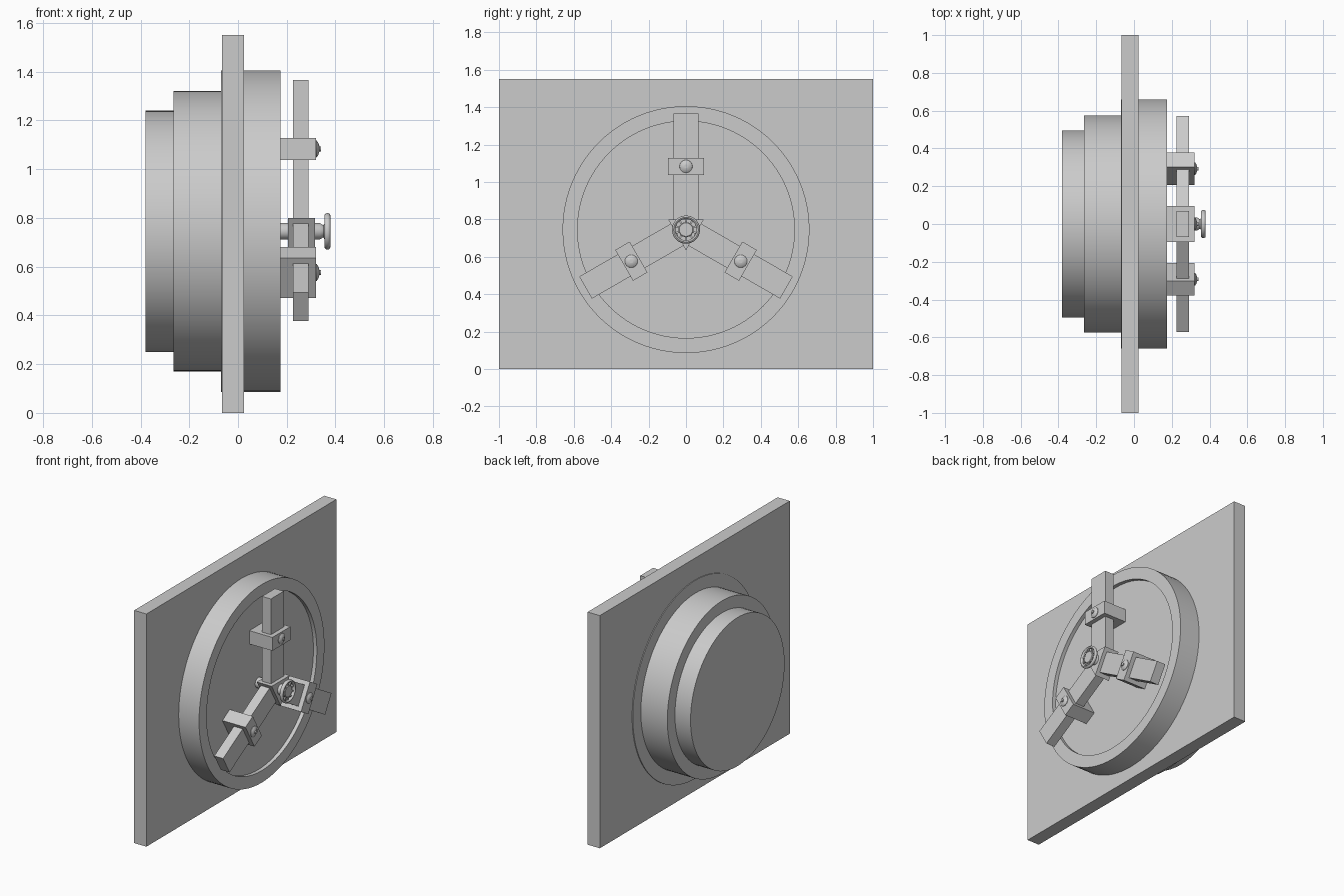
import bpy, bmesh
from math import pi, sin, cos, radians
from mathutils import Matrix, Vector

if "Cube" in bpy.data.objects:
    bpy.data.objects.remove(bpy.data.objects["Cube"])

CZ = 0.745                                   # height of the door axis
AXIS = Matrix.Translation((0, 0, CZ))


def finish(name, bm, mat, smooth=False):
    bm.transform(mat)
    bmesh.ops.recalc_face_normals(bm, faces=bm.faces)
    me = bpy.data.meshes.new(name)
    bm.to_mesh(me)
    bm.free()
    ob = bpy.data.objects.new(name, me)
    bpy.context.collection.objects.link(ob)
    if smooth:
        bpy.ops.object.select_all(action='DESELECT')
        ob.select_set(True)
        bpy.context.view_layer.objects.active = ob
        bpy.ops.object.shade_smooth_by_angle(angle=radians(35))
    return ob


def box(name, lo, hi, mat=Matrix()):
    bm = bmesh.new()
    bmesh.ops.create_cube(bm, size=1)
    lo, hi = Vector(lo), Vector(hi)
    size = Matrix.Diagonal((*(hi - lo), 1))
    return finish(name, bm, mat @ Matrix.Translation((lo + hi) / 2) @ size)


def lathe(name, profile, mat=AXIS, n=64, closed=False, smooth=True, start=0.0):
    """Revolve (x, radius) points about the x axis."""
    bm = bmesh.new()
    rings = []
    for x, r in profile:
        if r == 0:
            rings.append([bm.verts.new((x, 0, 0))] * n)
        else:
            rings.append([bm.verts.new((x, r * cos(start + 2 * pi * i / n),
                                        r * sin(start + 2 * pi * i / n))) for i in range(n)])
    pairs = list(zip(rings, rings[1:]))
    if closed:
        pairs.append((rings[-1], rings[0]))
    for a, b in pairs:
        for i in range(n):
            j = (i + 1) % n
            bm.faces.new(dict.fromkeys((a[i], a[j], b[j], b[i])))
    return finish(name, bm, mat, smooth)


# Wall panel
box("wall_panel", (-0.065, -1, 0), (0.025, 1, 1.55))

# Round frame and stepped door plug
lathe("door_frame_ring", [(-0.07, 0.57), (-0.07, 0.66), (0.175, 0.66),
                          (0.175, 0.58), (0.14, 0.58)], n=96, closed=True)
lathe("door_plug", [(-0.38, 0), (-0.38, 0.495), (-0.265, 0.495), (-0.265, 0.575),
                    (0.15, 0.575), (0.15, 0.582), (0.145, 0.582), (0.15, 0)][:5] + [(0.15, 0)], n=96)
lathe("recess_floor", [(0.142, 0), (0.142, 0.585), (0.15, 0.585), (0.15, 0)], n=96)

# Triangular hub and its shaft
lathe("hub_block", [(0.205, 0), (0.205, 0.11), (0.315, 0.11), (0.315, 0)],
      n=3, smooth=False, start=pi / 6)
lathe("hub_shaft", [(0.145, 0), (0.145, 0.034), (0.335, 0.034), (0.35, 0.025),
                    (0.36, 0.04), (0.37, 0.04), (0.373, 0.036), (0.373, 0)], n=32)

# Hand wheel rim and spokes
lathe("wheel_rim", [(0.367 + 0.012 * cos(a), 0.066 + 0.009 * sin(a))
                    for a in [2 * pi * k / 12 for k in range(12)]], n=40, closed=True)
for k in range(10):
    box("wheel_spoke", (0.36, -0.005, 0.03), (0.37, 0.005, 0.064),
        AXIS @ Matrix.Rotation(2 * pi * k / 10, 4, 'X'))

# Three locking bars, each with a guide bracket and a round bolt
for k in range(3):
    arm = AXIS @ Matrix.Rotation(2 * pi * k / 3, 4, 'X')
    box("locking_bar", (0.225, -0.068, 0.03), (0.29, 0.068, 0.62), arm)
    box("guide_bracket", (0.145, -0.095, 0.293), (0.32, 0.095, 0.382), arm)
    lathe("bracket_bolt", [(0.315, 0), (0.315, 0.035), (0.323, 0.034), (0.329, 0.026),
                           (0.333, 0.015), (0.334, 0.01), (0.341, 0.01), (0.341, 0)],
          arm @ Matrix.Translation((0, 0, 0.338)), n=24)
